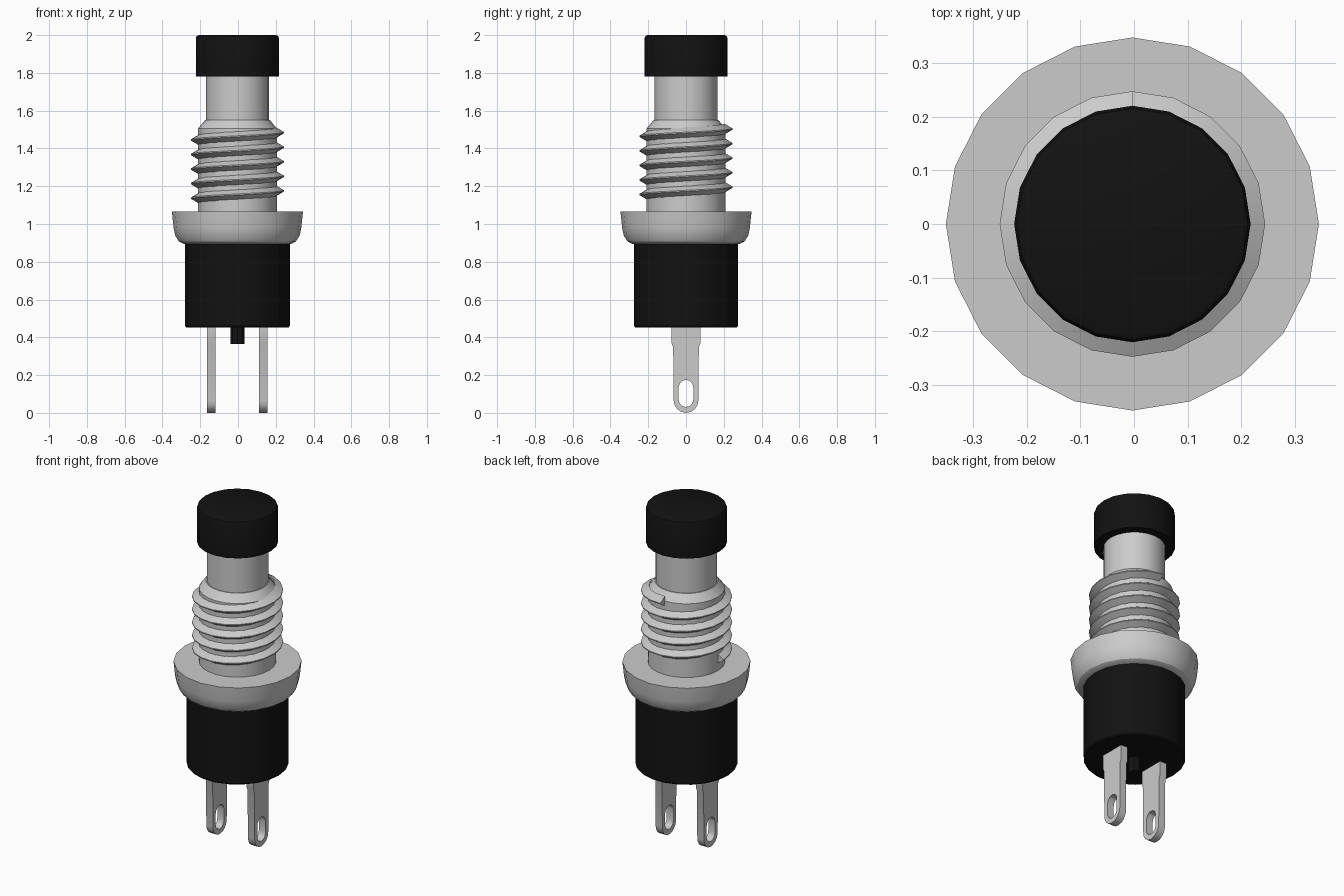
import bpy, bmesh
from math import sin, cos, pi, radians

if "Cube" in bpy.data.objects:
    bpy.data.objects.remove(bpy.data.objects["Cube"])

AXIS_X = -0.003

black = bpy.data.materials.new("black_plastic")
black.diffuse_color = (0.006, 0.006, 0.006, 1)
black.use_nodes = True
black.node_tree.nodes["Principled BSDF"].inputs["Base Color"].default_value = black.diffuse_color


def finish(name, bm, mat=None):
    bmesh.ops.recalc_face_normals(bm, faces=bm.faces)
    me = bpy.data.meshes.new(name)
    bm.to_mesh(me)
    bm.free()
    ob = bpy.data.objects.new(name, me)
    bpy.context.collection.objects.link(ob)
    if mat:
        me.materials.append(mat)
    bpy.ops.object.select_all(action='DESELECT')
    ob.select_set(True)
    bpy.context.view_layer.objects.active = ob
    bpy.ops.object.shade_smooth_by_angle(angle=radians(30))
    return ob


def lathe(name, profile, sides, mat=None):
    """Closed solid of revolution from (radius, z) points, capped at both ends."""
    bm = bmesh.new()
    rings = [[bm.verts.new((AXIS_X + r * cos(2 * pi * i / sides), r * sin(2 * pi * i / sides), z))
              for i in range(sides)] for r, z in profile]
    for a, b in zip(rings, rings[1:]):
        for i in range(sides):
            j = (i + 1) % sides
            bm.faces.new((a[i], a[j], b[j], b[i]))
    bm.faces.new(rings[0])
    bm.faces.new(rings[-1])
    return finish(name, bm, mat)


# Turned parts, top to bottom
lathe("button_cap", [(0.22, 1.78), (0.22, 1.985), (0.215, 1.995), (0.205, 2.0)], 20, black)
lathe("plunger", [(0.167, 1.5), (0.167, 1.79)], 24)
lathe("barrel", [(0.209, 1.05), (0.209, 1.505), (0.172, 1.55)], 24)
lathe("flange", [(0.285, 0.895), (0.31, 0.908), (0.33, 0.94), (0.338, 0.98), (0.347, 1.065)], 20)
lathe("body", [(0.272, 0.453), (0.277, 0.46), (0.277, 0.9)], 22, black)
lathe("bottom_nub", [(0.037, 0.365), (0.037, 0.46)], 8, black)

# Right-handed helical thread with a triangular section
bm = bmesh.new()
seg, turns, pitch, z0 = 20, 4.75, 0.077, 1.137
section = [(0.203, -0.029), (0.247, -0.003), (0.247, 0.003), (0.203, 0.029)]
prev = first = None
for i in range(int(seg * turns) + 1):
    a = pi + 2 * pi * i / seg
    z = z0 + pitch * i / seg
    ring = [bm.verts.new((AXIS_X + r * cos(a), r * sin(a), z + dz)) for r, dz in section]
    if prev:
        for k in range(4):
            m = (k + 1) % 4
            bm.faces.new((prev[k], prev[m], ring[m], ring[k]))
    else:
        first = ring
    prev = ring
bm.faces.new(first)
bm.faces.new(prev)
finish("screw_thread", bm)


def arc(cz, r, a0, a1, n, squash=1.0):
    return [(r * cos(a0 + (a1 - a0) * i / n), cz + squash * r * sin(a0 + (a1 - a0) * i / n))
            for i in range(n + 1)]


# Solder lugs: filled outline with a rounded slot, extruded to thickness
outline = [(-0.077, 0.46), (-0.077, 0.37), (-0.068, 0.35)] \
    + arc(0.065, 0.065, pi, 2 * pi, 8) + [(0.068, 0.35), (0.077, 0.37), (0.077, 0.46)]
slot = arc(0.07, 0.039, pi, 2 * pi, 6) + arc(0.136, 0.039, 0, pi, 6)


def lug(name, x):
    cu = bpy.data.curves.new(name + "_outline", 'CURVE')
    cu.dimensions = '2D'
    cu.fill_mode = 'BOTH'
    cu.extrude = 0.022
    for pts in (outline, slot):
        sp = cu.splines.new('POLY')
        sp.points.add(len(pts) - 1)
        for p, (u, v) in zip(sp.points, pts):
            p.co = (u, v, 0, 1)
        sp.use_cyclic_u = True
    tmp = bpy.data.objects.new(name + "_outline", cu)
    bpy.context.collection.objects.link(tmp)
    me = bpy.data.meshes.new_from_object(tmp.evaluated_get(bpy.context.evaluated_depsgraph_get()))
    bpy.data.objects.remove(tmp)
    bm = bmesh.new()
    bm.from_mesh(me)
    bpy.data.meshes.remove(me)
    bmesh.ops.remove_doubles(bm, verts=bm.verts, dist=1e-5)
    # local (x, y, z) becomes world (y, z, x)
    for v in bm.verts:
        v.co = (x + v.co.z, v.co.x, v.co.y)
    finish(name, bm)


lug("left_lug", AXIS_X - 0.139)
lug("right_lug", AXIS_X + 0.136)
